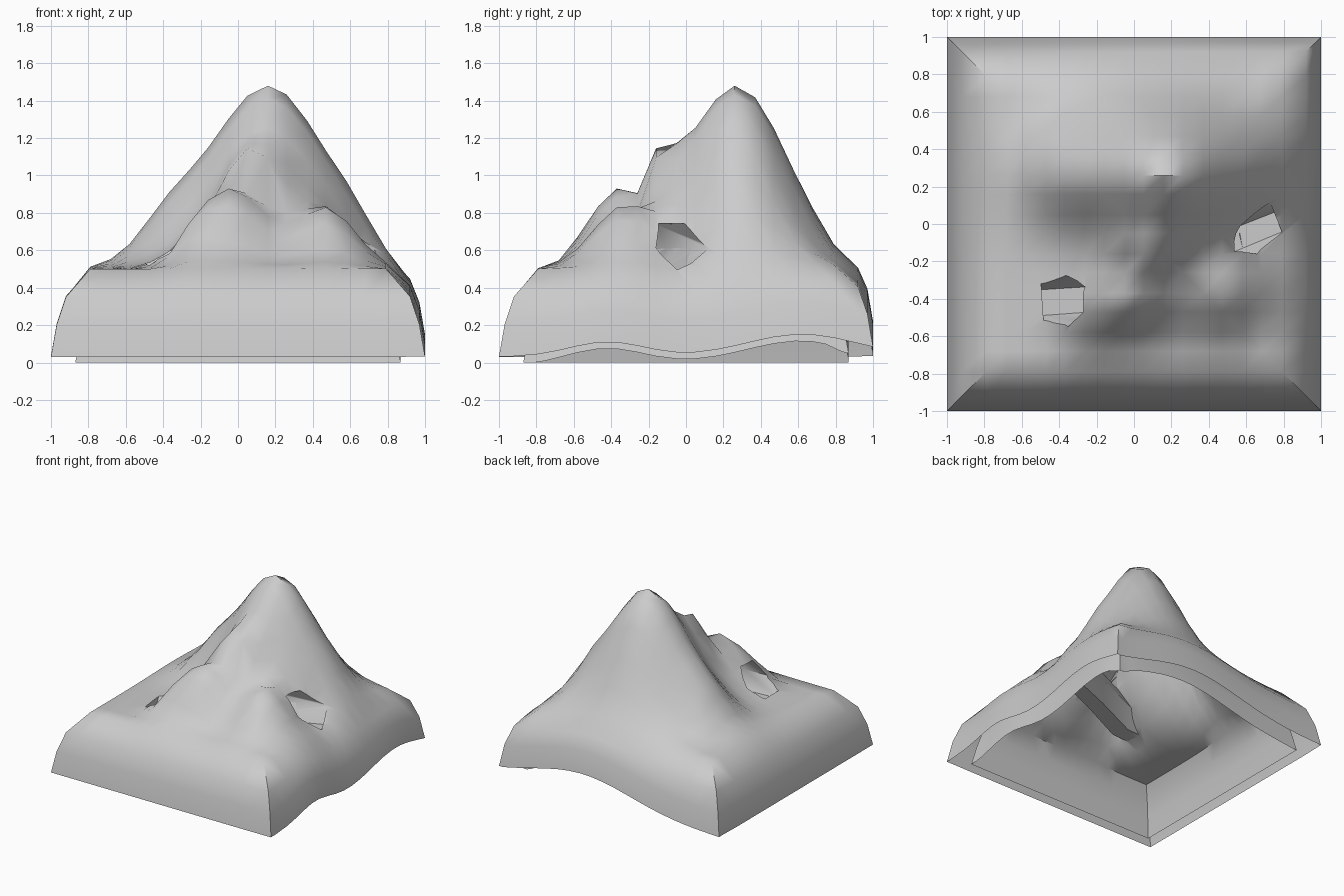
import bpy, bmesh
from math import exp, cos, sin, pi, radians
from mathutils import Vector

if "Cube" in bpy.data.objects:
    bpy.data.objects.remove(bpy.data.objects["Cube"])

HALF = [.05, .16, .26, .37, .47, .58, .68, .79, .92, .97, 1.0]
AXIS = [-v for v in reversed(HALF)] + HALF
N = len(AXIS)

# Edge roll-off: distance from the border -> height
EDGE = [(0, .03), (.03, .2), (.08, .35), (.21, .5), (2, .5)]
# Shell thickness near the border: sideways shift and drop
SHIFT = [(0, .13), (.03, .13), (.08, .11), (.21, .04), (.35, 0), (2, 0)]
DROP = [(0, .035), (.03, .05), (.08, .08), (.21, .13), (2, .13)]

# Hills: x, y, added height, radius in x, radius to the front, radius to the back
HILLS = [(.16, .27, .98, .32, .27, .275),
         (.08, -.15, .30, .14, .055, .11),
         (-.05, -.38, .38, .18, .14, .14),
         (-.25, -.54, .10, .09, .08, .11),
         (.48, -.35, .29, .15, .16, .15),
         (.72, -.01, -.11, .10, .11, .11),
         (.60, .33, .07, .09, .12, .12),
         (-.38, .27, .16, .15, .15, .15)]


def bell(t, s):
    return exp(-t * t / (2 * s * s))


def ramp(table, d):
    for (d0, v0), (d1, v1) in zip(table, table[1:]):
        if d <= d1 + 1e-6:
            return v0 + (v1 - v0) * (d - d0) / (d1 - d0)


def border_dist(x, y):
    return max(0, min(1 - abs(x), 1 - abs(y)))


def hills(x, y):
    return sum(a * bell(x - cx, sx) * bell(y - cy, sf if y < cy else sb)
               for cx, cy, a, sx, sf, sb in HILLS)


def height(x, y):
    d = border_dist(x, y)
    # wavy lower border on the right and back sides
    right = .08 * bell(y + .42, .2) + .12 * bell(y - .62, .3)
    back = .19 * bell(x - .25, .45)
    fx, fy = (min(1, max(0, (.22 - 1 + t) / .19)) for t in (x, y))
    return ramp(EDGE, d) + hills(x, y) * min(1, d / .28) + max(right * fx, back * fy)


def outer(x, y):
    return Vector((x, y, height(x, y)))


def inner(x, y):
    d, e = border_dist(x, y), .08
    k = min(1, d / .25)
    gx = (hills(x + e, y) - hills(x - e, y)) / (2 * e) * k
    gy = (hills(x, y + e) - hills(x, y - e)) / (2 * e) * k
    n = Vector((-gx, -gy, 1)).normalized() * ramp(DROP, d)
    sx = ramp(SHIFT, 1 - abs(x)) * (1 if x > 0 else -1)
    sy = ramp(SHIFT, 1 - abs(y)) * (1 if y > 0 else -1)
    p = outer(x, y) - n - Vector((sx, sy, 0))
    p.z = max(p.z, 0)
    return p


def border():
    e = N - 1
    return ([(i, 0) for i in range(e)] + [(e, j) for j in range(e)]
            + [(i, e) for i in range(e, 0, -1)] + [(0, j) for j in range(e, 0, -1)])


def to_object(name, bm):
    bmesh.ops.recalc_face_normals(bm, faces=bm.faces)
    me = bpy.data.meshes.new(name)
    bm.to_mesh(me)
    bm.free()
    ob = bpy.data.objects.new(name, me)
    bpy.context.collection.objects.link(ob)
    return ob


def smooth(ob, angle):
    bpy.ops.object.select_all(action='DESELECT')
    ob.select_set(True)
    bpy.context.view_layer.objects.active = ob
    bpy.ops.object.shade_smooth_by_angle(angle=radians(angle))


# Tunnel cutter: six-sided bar along a bent path, narrower to the right
def make_cutter():
    path = [Vector(p) for p in [(-.49, -.42, .6), (-.2, -.40, .6), (.2, -.22, .61), (.77, .01, .615)]]
    widths = [.138, .138, .125, .112]
    bm = bmesh.new()
    rings = []
    for k, p in enumerate(path):
        t = (path[min(k + 1, 3)] - path[max(k - 1, 0)]).normalized()
        side = Vector((-t.y, t.x, 0)).normalized() * widths[k]
        rings.append([bm.verts.new(p + side * cos(a * pi / 3) + Vector((0, 0, .15 * sin(a * pi / 3))))
                      for a in range(6)])
    for r0, r1 in zip(rings, rings[1:]):
        for a in range(6):
            b = (a + 1) % 6
            bm.faces.new((r0[a], r0[b], r1[b], r1[a]))
    bm.faces.new(rings[0])
    bm.faces.new(rings[-1])
    ob = to_object("tunnel_cutter", bm)
    ob.hide_render = True
    return ob


# Terrain sheet: temporary solid, cut by the tunnel, then opened below
def sheet(name, point, cutter, flip, angle):
    bm = bmesh.new()
    v = [[bm.verts.new(point(x, y)) for y in AXIS] for x in AXIS]
    for i in range(N - 1):
        for j in range(N - 1):
            a, b, c, d = v[i][j], v[i + 1][j], v[i + 1][j + 1], v[i][j + 1]
            if i == j:                      # corner mitres follow the diagonals
                tris = [(a, b, c), (a, c, d)]
            elif i + j == N - 2:
                tris = [(a, b, d), (b, c, d)]
            else:
                tris = [(a, b, c, d)]
            for t in tris:
                bm.faces.new(t)
    top = [v[i][j] for i, j in border()]
    low = [bm.verts.new((q.co.x, q.co.y, -.5)) for q in top]
    for k in range(len(top)):
        m = (k + 1) % len(top)
        bm.faces.new((top[k], low[k], low[m], top[m]))
    bm.faces.new(low)
    ob = to_object(name, bm)
    mod = ob.modifiers.new("tunnel", 'BOOLEAN')
    mod.operation = 'DIFFERENCE'
    mod.solver = 'EXACT'
    mod.use_self = flip
    mod.object = cutter
    dg = bpy.context.evaluated_depsgraph_get()
    me = bpy.data.meshes.new_from_object(ob.evaluated_get(dg))
    ob.modifiers.clear()
    ob.data = me
    bm = bmesh.new()
    bm.from_mesh(me)
    gone = [f for f in bm.faces if any(q.co.z < -.4 for q in f.verts)]
    bmesh.ops.delete(bm, geom=gone, context='FACES')
    if flip:
        bmesh.ops.reverse_faces(bm, faces=bm.faces)
    bm.to_mesh(me)
    bm.free()
    smooth(ob, angle)
    return ob


cutter = make_cutter()
sheet("mountain_surface", outer, cutter, False, 54)
sheet("mountain_underside", inner, cutter, True, 40)
bpy.data.objects.remove(cutter)
